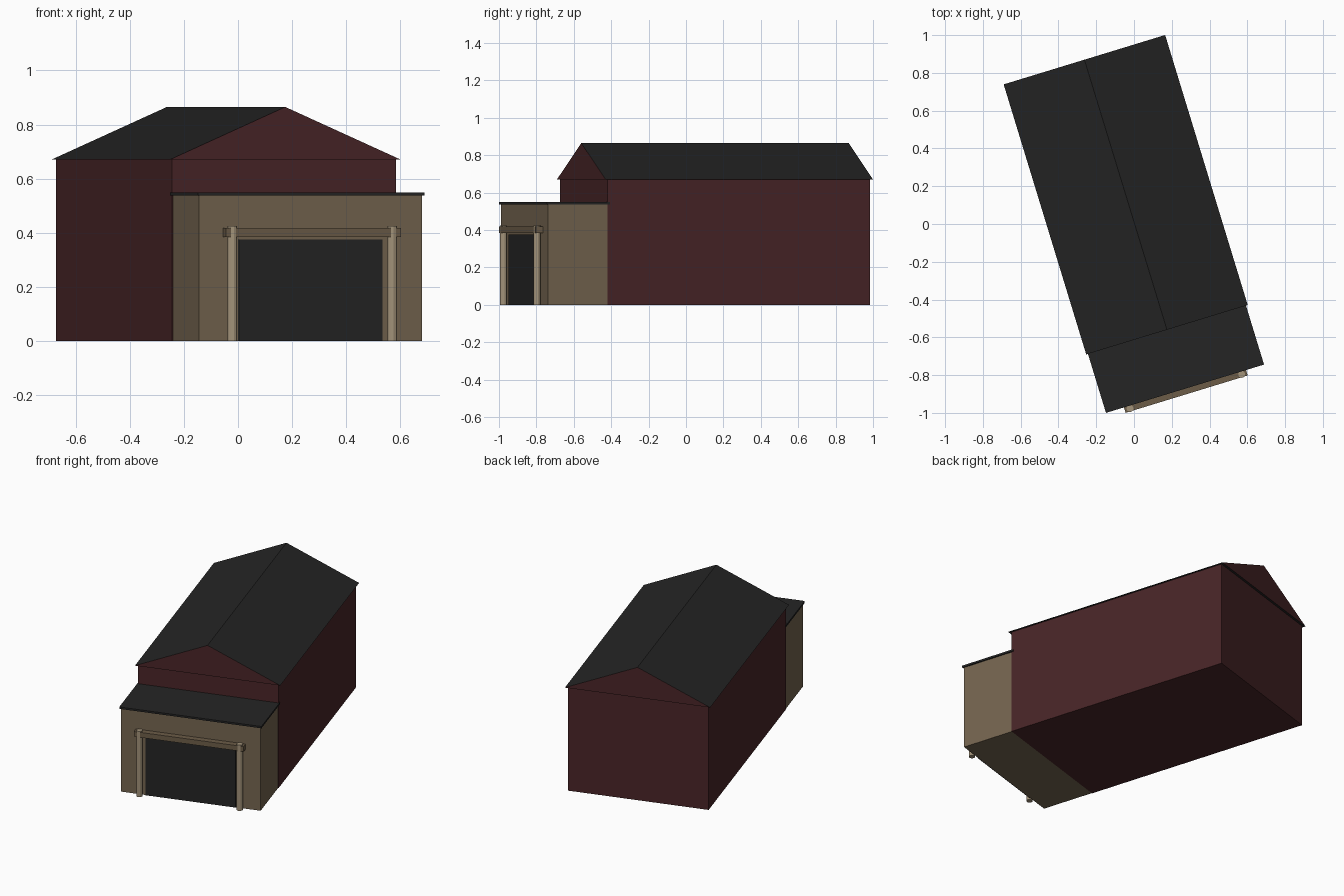
import bpy, bmesh
from math import radians
from mathutils import Matrix

cube = bpy.data.objects.get("Cube")
if cube:
    bpy.data.objects.remove(cube, do_unlink=True)

# The building stands turned on its plot; parts are built square, then placed
PLACE = Matrix.Translation((-0.044, 0.155, 0)) @ Matrix.Rotation(radians(17), 4, 'Z')


def material(name, rgb):
    m = bpy.data.materials.new(name)
    m.use_nodes = True
    m.diffuse_color = (*rgb, 1)
    m.node_tree.nodes["Principled BSDF"].inputs["Base Color"].default_value = (*rgb, 1)
    return m


red = material("barn red", (0.065, 0.018, 0.020))
black = material("roof black", (0.018, 0.018, 0.018))
tan = material("tan wall", (0.175, 0.128, 0.078))
brown = material("brown beam", (0.150, 0.108, 0.064))
pale = material("pale post", (0.370, 0.295, 0.195))


def finish(name, bm, *mats):
    bmesh.ops.recalc_face_normals(bm, faces=bm.faces)
    me = bpy.data.meshes.new(name)
    bm.to_mesh(me)
    bm.free()
    me.transform(PLACE)
    for m in mats:
        me.materials.append(m)
    ob = bpy.data.objects.new(name, me)
    bpy.context.collection.objects.link(ob)
    return ob


def box(name, half_width, y0, y1, z0, z1, mat):
    bm = bmesh.new()
    bmesh.ops.create_cube(bm, size=1)
    bmesh.ops.scale(bm, vec=(2 * half_width, y1 - y0, z1 - z0), verts=bm.verts)
    bmesh.ops.translate(bm, vec=(0, (y0 + y1) / 2, (z0 + z1) / 2), verts=bm.verts)
    return finish(name, bm, mat)


# Main hall
box("main_walls", 0.433, -0.733, 0.733, 0, 0.67, red)

# Gabled roof: triangular profile pushed back, with red gable ends
bm = bmesh.new()
profile = [(-0.447, 0.67), (0.447, 0.67), (0, 0.865)]
end = bm.faces.new([bm.verts.new((x, -0.7475, z)) for x, z in profile])
pushed = bmesh.ops.extrude_face_region(bm, geom=[end], use_keep_orig=True)["geom"]
bmesh.ops.translate(bm, vec=(0, 1.495, 0),
                    verts=[g for g in pushed if isinstance(g, bmesh.types.BMVert)])
for f in bm.faces:
    f.normal_update()
    f.material_index = 1 if abs(f.normal.y) > 0.9 else 0
finish("gable_roof", bm, black, red)

# Front annex with its flat roof and door
box("annex_walls", 0.430, -1.066, -0.733, 0, 0.537, tan)
box("annex_roof", 0.4375, -1.074, -0.72, 0.537, 0.549, black)
box("garage_door", 0.278, -1.070, -1.062, 0, 0.376, black)

# Door surround: beam on two round posts
box("door_beam", 0.338, -1.104, -1.064, 0.385, 0.418, brown)
for side, name in ((-1, "right_post"), (1, "left_post")):
    bm = bmesh.new()
    bmesh.ops.create_cone(bm, cap_ends=True, segments=12, radius1=0.0185,
                          radius2=0.0185, depth=0.425)
    bmesh.ops.translate(bm, vec=(side * 0.309, -1.089, 0.2125), verts=bm.verts)
    finish(name, bm, pale)
